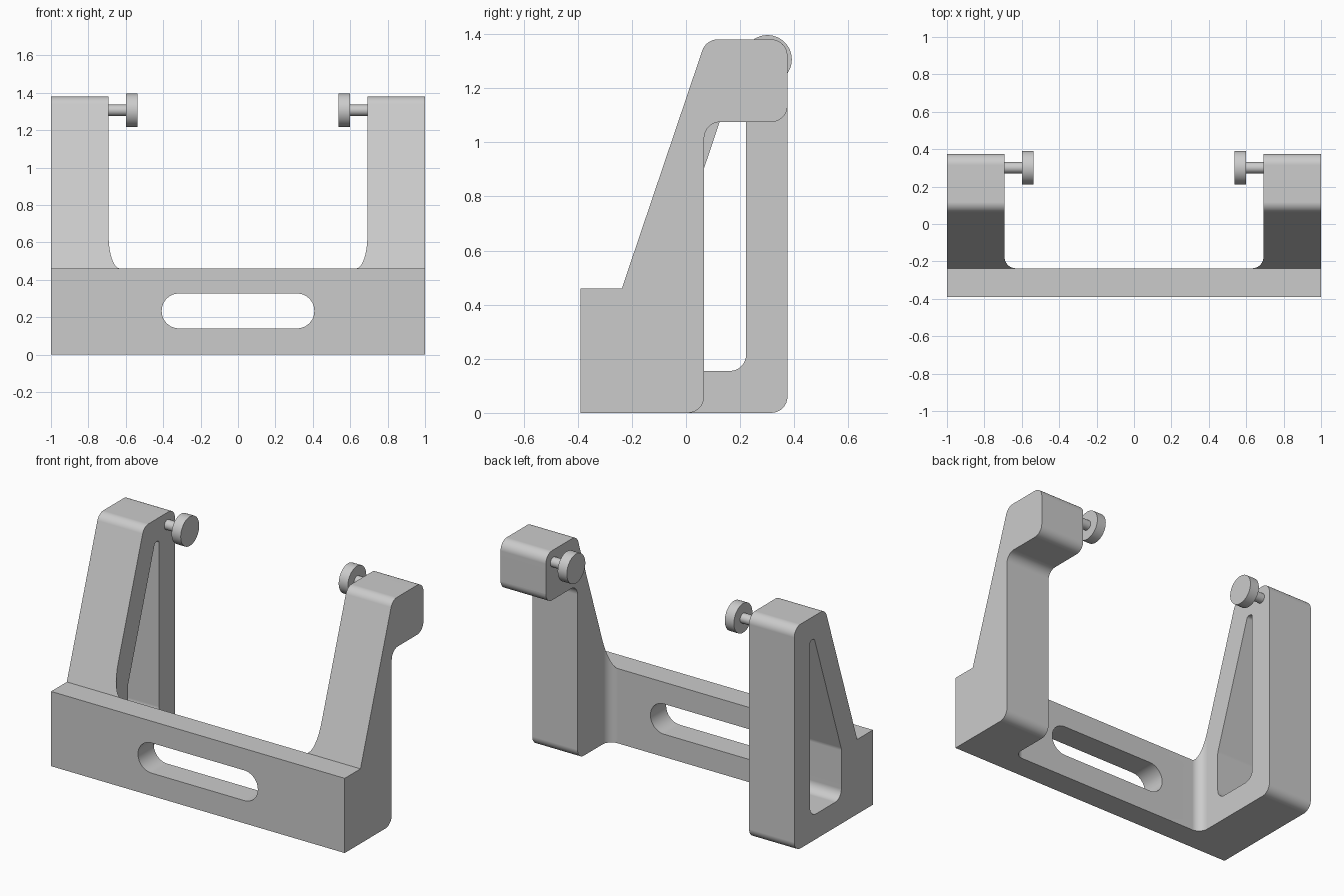
import bpy, math
from mathutils import Vector

cube = bpy.data.objects.get("Cube")
if cube:
    bpy.data.objects.remove(cube)

metal = bpy.data.materials.new("light_grey")
metal.use_nodes = True
grey = (0.6, 0.6, 0.6, 1)
metal.diffuse_color = grey
metal.node_tree.nodes["Principled BSDF"].inputs["Base Color"].default_value = grey


def rounded(corners, steps=8):
    """Outline from (u, v, radius) corners, each filleted by its radius."""
    out = []
    for i, (u, v, r) in enumerate(corners):
        p = Vector((u, v))
        if r == 0:
            out.append(p)
            continue
        a = (Vector(corners[i - 1][:2]) - p).normalized()
        b = (Vector(corners[(i + 1) % len(corners)][:2]) - p).normalized()
        half = a.angle(b) / 2
        centre = p + (a + b).normalized() * r / math.sin(half)
        start = p + a * r / math.tan(half) - centre
        end = p + b * r / math.tan(half) - centre
        sweep = math.atan2(start.x * end.y - start.y * end.x, start.dot(end))
        for k in range(steps + 1):
            t = sweep * k / steps
            c, s = math.cos(t), math.sin(t)
            out.append(centre + Vector((start.x * c - start.y * s, start.x * s + start.y * c)))
    return out


def prism(name, outline, axis, low, high):
    """Extrude an outline along the given axis."""
    place = {"x": lambda u, v, w: (w, u, v),
             "y": lambda u, v, w: (u, w, v),
             "z": lambda u, v, w: (u, v, w)}[axis]
    n = len(outline)
    verts = [place(p.x, p.y, w) for w in (low, high) for p in outline]
    faces = [list(range(n))[::-1], list(range(n, 2 * n))]
    faces += [(i, (i + 1) % n, (i + 1) % n + n, i + n) for i in range(n)]
    if axis == "y":
        faces = [list(f)[::-1] for f in faces]
    mesh = bpy.data.meshes.new(name)
    mesh.from_pydata(verts, [], faces)
    mesh.materials.append(metal)
    obj = bpy.data.objects.new(name, mesh)
    bpy.context.collection.objects.link(obj)
    return obj


def activate(obj):
    bpy.ops.object.select_all(action="DESELECT")
    obj.select_set(True)
    bpy.context.view_layer.objects.active = obj


def combine(obj, other, operation):
    activate(obj)
    mod = obj.modifiers.new("combine", "BOOLEAN")
    mod.operation, mod.solver, mod.object = operation, "EXACT", other
    bpy.ops.object.modifier_apply(modifier=mod.name)
    bpy.data.objects.remove(other)


FRONT, BACK, STEP, WALL, TOP, R = -0.39, 0.375, 0.46, -0.237, 1.38, 0.06

# Side profiles: full arm on one side, hooked arm on the other
front_edge = [(FRONT, 0, 0), (FRONT, STEP, 0), (WALL, STEP, 0), (0.074, TOP, R), (BACK, TOP, R)]
full_arm = front_edge + [(BACK, 0, R)]
hooked_arm = front_edge + [(BACK, 1.075, R), (0.067, 1.075, R), (0.067, 0, R)]

body = prism("bracket_body", rounded(full_arm), "x", -1, 0)
combine(body, prism("hooked_half", rounded(hooked_arm), "x", 0, 1), "UNION")

# U-shaped plan with filleted inner corners
inner = 0.692
plan = [(-1.2, -0.6, 0), (1.2, -0.6, 0), (1.2, 0.6, 0), (inner, 0.6, 0), (inner, WALL, R),
        (-inner, WALL, R), (-inner, 0.6, 0), (-1.2, 0.6, 0)]
combine(body, prism("plan", rounded(plan), "z", -0.2, 1.6), "INTERSECT")

# Tapered window through the full arm
window = [(-0.083, 0.155, R), (0.222, 0.155, R), (0.222, 1.24, 0.018),
          (0.18, 1.24, 0.018), (-0.083, STEP, R)]
combine(body, prism("window", rounded(window), "x", -1.2, -0.4), "DIFFERENCE")

# Long slot through the front plate
slot_r = 0.092
slot = [(x, z, slot_r) for x, z in ((-0.408, 0.14), (0.408, 0.14), (0.408, 0.326), (-0.408, 0.326))]
combine(body, prism("slot", rounded(slot, 12), "y", -0.6, 0), "DIFFERENCE")


def finish(obj):
    activate(obj)
    bpy.ops.object.shade_smooth_by_angle(angle=math.radians(30))
    mod = obj.modifiers.new("flat_normals", "WEIGHTED_NORMAL")
    mod.keep_sharp = True


finish(body)


# Thumb screws facing inward at the top of each arm
def cylinder(name, x0, x1, radius):
    bpy.ops.mesh.primitive_cylinder_add(vertices=48, radius=radius, depth=abs(x1 - x0),
                                        location=((x0 + x1) / 2, 0.301, 1.306),
                                        rotation=(0, math.pi / 2, 0))
    obj = bpy.context.object
    obj.name = name
    obj.data.materials.append(metal)
    finish(obj)


for side, s in (("left", 1), ("right", -1)):
    cylinder(side + "_screw_shaft", s * 0.59, s * 0.70, 0.03)
    cylinder(side + "_screw_knob", s * 0.538, s * 0.60, 0.09)
